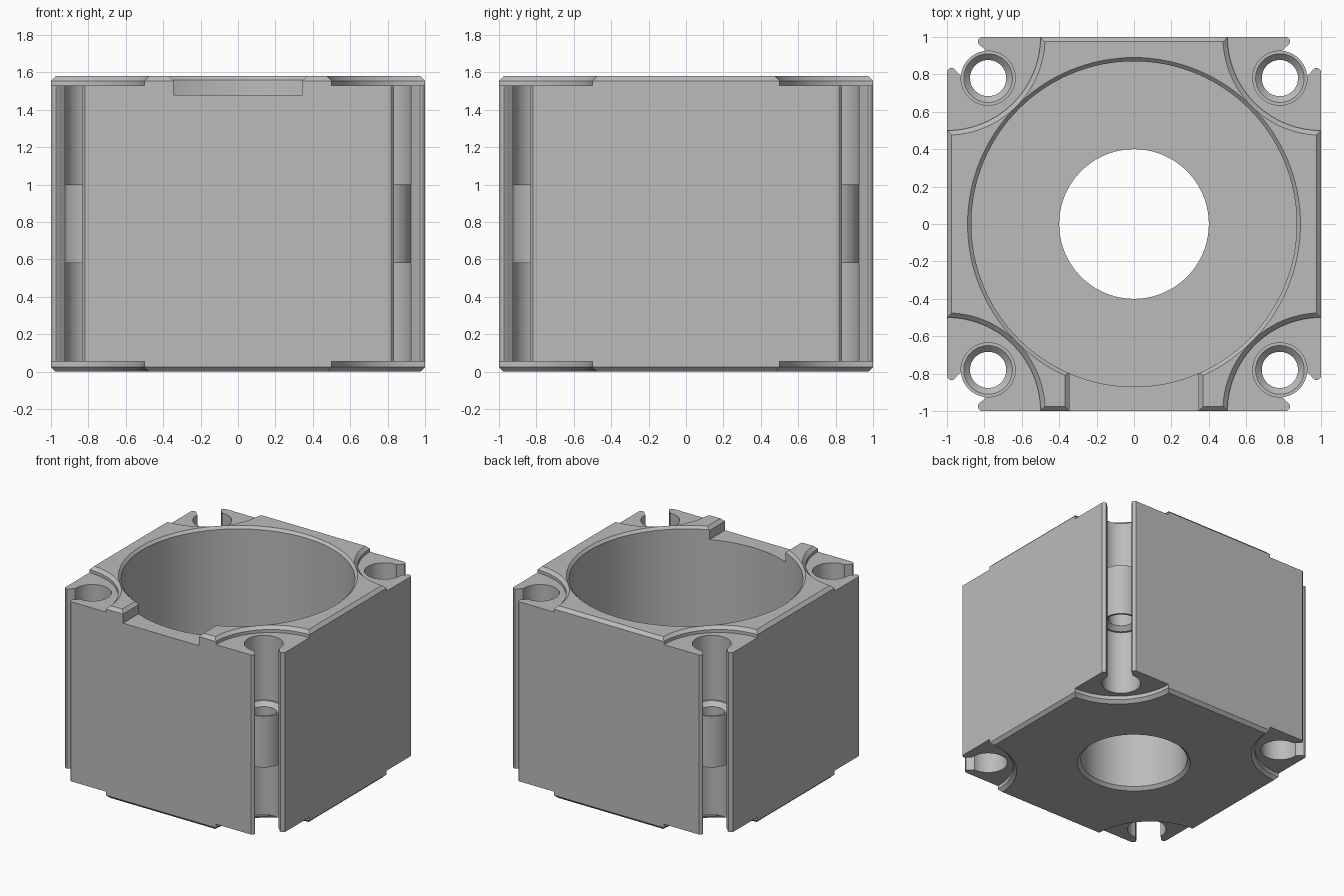
import bpy, bmesh, math
from mathutils import Matrix

if "Cube" in bpy.data.objects:
    bpy.data.objects.remove(bpy.data.objects["Cube"])

grey = bpy.data.materials.new("light_grey")
grey.diffuse_color = (0.5, 0.5, 0.5, 1)
grey.use_nodes = True
grey.node_tree.nodes["Principled BSDF"].inputs["Base Color"].default_value = grey.diffuse_color

HOLE = 0.78      # screw hole centre on both axes
HOLE_R = 0.145
TOP = 1.58


def loft(bm, rings):
    """Closed solid through rings of equal point count."""
    vs = [[bm.verts.new(p) for p in r] for r in rings]
    n = len(rings[0])
    for a, b in zip(vs, vs[1:]):
        for i in range(n):
            j = (i + 1) % n
            bm.faces.new((a[i], a[j], b[j], b[i]))
    bm.faces.new(vs[0][::-1])
    bm.faces.new(vs[-1])


def circle(r, z, cx=0.0, cy=0.0, n=64):
    return [(cx + r * math.cos(2 * math.pi * i / n),
             cy + r * math.sin(2 * math.pi * i / n), z) for i in range(n)]


def finish(name, bm):
    bmesh.ops.recalc_face_normals(bm, faces=bm.faces)
    me = bpy.data.meshes.new(name)
    bm.to_mesh(me)
    bm.free()
    me.materials.append(grey)
    ob = bpy.data.objects.new(name, me)
    bpy.context.collection.objects.link(ob)
    return ob


def select(ob):
    bpy.ops.object.select_all(action='DESELECT')
    ob.select_set(True)
    bpy.context.view_layer.objects.active = ob


def four_corners(bm):
    """Repeat the +x +y corner geometry around the z axis."""
    base = list(bm.verts) + list(bm.edges) + list(bm.faces)
    for k in (1, 2, 3):
        d = bmesh.ops.duplicate(bm, geom=base)
        vs = [g for g in d["geom"] if isinstance(g, bmesh.types.BMVert)]
        bmesh.ops.rotate(bm, verts=vs, matrix=Matrix.Rotation(k * math.pi / 2, 3, 'Z'))


def cut(body, cutter):
    cutter.hide_render = True
    m = body.modifiers.new("cut", 'BOOLEAN')
    m.operation = 'DIFFERENCE'
    m.solver = 'EXACT'
    m.object = cutter
    select(body)
    bpy.ops.object.modifier_apply(modifier=m.name)
    bpy.data.objects.remove(cutter, do_unlink=True)


# housing block with bevelled top and bottom rims
bm = bmesh.new()
loft(bm, [[(s * x, s * y, z) for x, y in ((-1, -1), (1, -1), (1, 1), (-1, 1))]
          for s, z in ((0.975, 0), (1, 0.025), (1, TOP - 0.025), (0.975, TOP))])
housing = finish("housing", bm)

# large bore from the top and small shaft hole through the floor
bm = bmesh.new()
loft(bm, [circle(r, z, n=128) for r, z in (
    (0.475, -0.05), (0.4, 0.025), (0.4, 0.53), (0.87, 0.53),
    (0.87, TOP - 0.02), (0.92, TOP + 0.03))])
cut(housing, finish("bore_cutter", bm))

# round corner recesses, top and bottom
bm = bmesh.new()
loft(bm, [circle(r, z, 1, 1, 96) for r, z in ((0.5, TOP - 0.05), (0.5, TOP - 0.025), (0.545, TOP + 0.02))])
loft(bm, [circle(r, z, 1, 1, 96) for r, z in ((0.545, -0.02), (0.5, 0.025), (0.5, 0.055))])
four_corners(bm)
cut(housing, finish("recess_cutter", bm))

# open screw channels down the corners, with rounded lips
lip = [(1.2, 0.6), (0.992, 0.827), (0.983, 0.834), (0.972, 0.835), (0.96, 0.828), (0.94, 0.805)]
arc = []
for i in range(41):
    a = math.radians(5 - 280 * i / 40)
    arc.append((HOLE + HOLE_R * math.cos(a), HOLE + HOLE_R * math.sin(a)))
outline = lip + arc + [(y, x) for x, y in reversed(lip)] + [(1.2, 1.2)]
bm = bmesh.new()
loft(bm, [[(x, y, z) for x, y in outline] for z in (-0.1, 1.7)])
four_corners(bm)
cut(housing, finish("channel_cutter", bm))

# front cable notch with bevelled sides
notch = [(-0.345, 1.48), (0.345, 1.48), (0.345, 1.555), (0.405, 1.615), (-0.405, 1.615), (-0.345, 1.555)]
bm = bmesh.new()
loft(bm, [[(x, y, z) for x, z in notch] for y in (-1.2, -0.5)])
cut(housing, finish("notch_cutter", bm))
select(housing)
bpy.ops.object.shade_smooth_by_angle(angle=math.radians(25))

# screw sleeves bridging the middle of each channel
bm = bmesh.new()
rings = [[bm.verts.new(p) for p in circle(r, z, HOLE, HOLE, 48)] for r, z in (
    (0.146, 0.58), (0.146, 1.0), (0.13, 1.0), (0.097, 0.967), (0.097, 0.613), (0.13, 0.58))]
for k in range(6):
    a, b = rings[k], rings[(k + 1) % 6]
    for i in range(48):
        j = (i + 1) % 48
        bm.faces.new((a[i], a[j], b[j], b[i]))
four_corners(bm)
sleeves = finish("screw_sleeves", bm)
select(sleeves)
bpy.ops.object.shade_smooth_by_angle(angle=math.radians(25))
